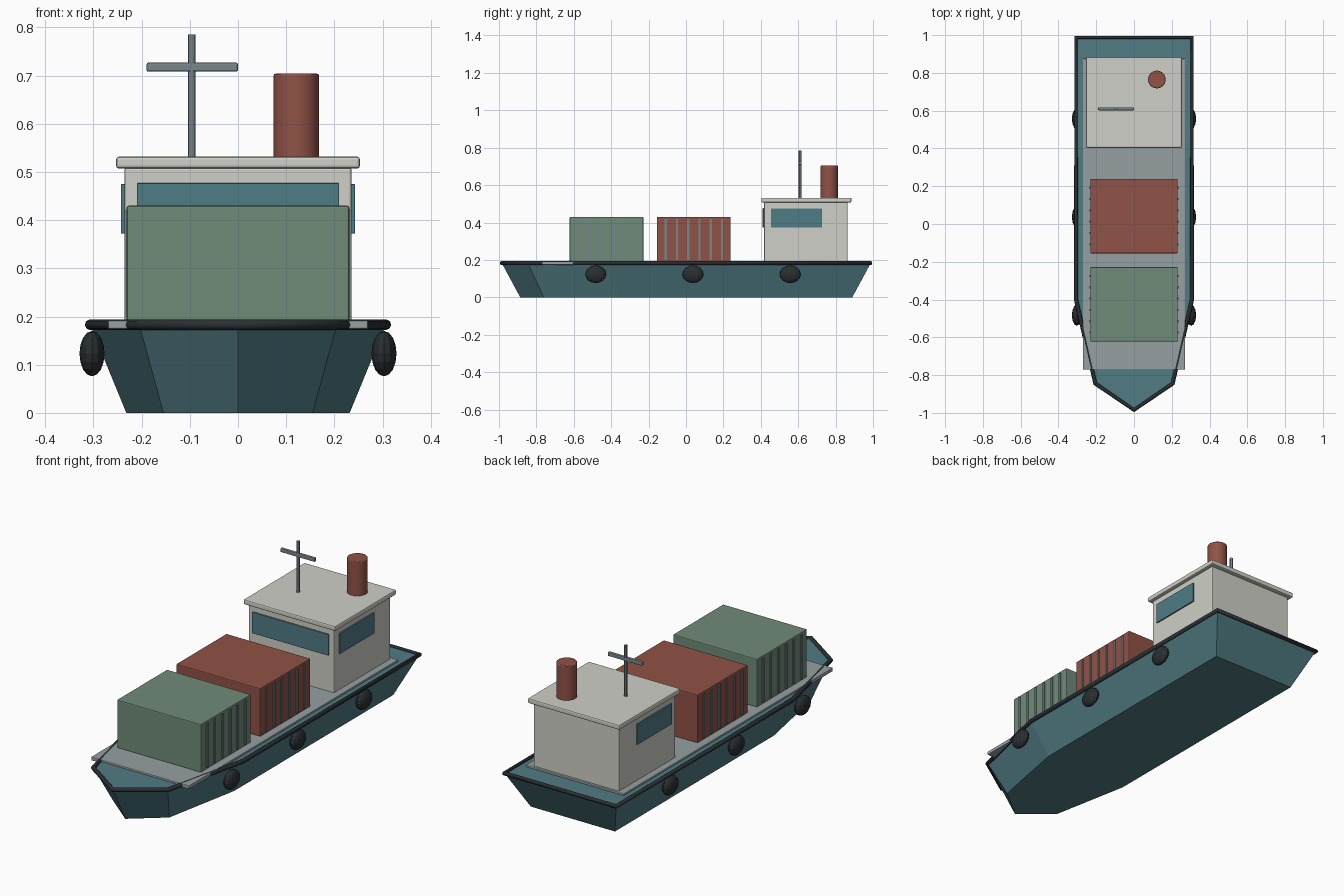
import bpy, bmesh
from mathutils import Matrix, Vector

cube = bpy.data.objects.get("Cube")
if cube:
    bpy.data.objects.remove(cube, do_unlink=True)


def material(name, rgb):
    m = bpy.data.materials.new(name)
    m.use_nodes = True
    m.diffuse_color = (*rgb, 1)
    m.node_tree.nodes["Principled BSDF"].inputs["Base Color"].default_value = (*rgb, 1)
    return m


TEAL = material("teal hull paint", (0.08, 0.2, 0.23))
GLASS = material("window blue", (0.08, 0.2, 0.235))
DECK = material("deck grey", (0.31, 0.35, 0.36))
CREAM = material("cabin off white", (0.62, 0.63, 0.57))
GREEN = material("container green", (0.16, 0.26, 0.19))
RED = material("container red", (0.28, 0.085, 0.062))
STEEL = material("steel grey", (0.19, 0.24, 0.26))
RUBBER = material("black rubber", (0.022, 0.028, 0.032))


def finish(name, bm, mat, bevel=0.0, smooth=False):
    mesh = bpy.data.meshes.new(name)
    bmesh.ops.recalc_face_normals(bm, faces=bm.faces[:])
    bm.to_mesh(mesh)
    bm.free()
    mesh.materials.append(mat)
    ob = bpy.data.objects.new(name, mesh)
    bpy.context.collection.objects.link(ob)
    if bevel:
        mod = ob.modifiers.new("soft edges", "BEVEL")
        mod.width, mod.segments = bevel, 2
    if smooth:
        bpy.ops.object.select_all(action="DESELECT")
        ob.select_set(True)
        bpy.context.view_layer.objects.active = ob
        bpy.ops.object.shade_smooth_by_angle()
    return ob


def box(name, x, y, z, mat, bevel=0.0):
    """Box from (low, high) pairs on each axis."""
    lo, hi = (Vector(p) for p in zip(x, y, z))
    bm = bmesh.new()
    bmesh.ops.create_cube(bm, size=1, matrix=Matrix.Translation((lo + hi) / 2)
                          @ Matrix.Diagonal((*(hi - lo), 1)))
    return finish(name, bm, mat, bevel)


def cylinder(name, x, y, z, radius, sides, mat, bevel=0.0):
    bm = bmesh.new()
    bmesh.ops.create_cone(bm, cap_ends=True, segments=sides, radius1=radius, radius2=radius,
                          depth=z[1] - z[0], matrix=Matrix.Translation((x, y, sum(z) / 2)))
    return finish(name, bm, mat, bevel, smooth=True)


# Hull: pointed outline, drawn in towards the keel
half = [(0.205, -0.845), (0.307, -0.4), (0.307, 0.988)]
outline = [(0, -0.985)] + half + [(-x, y) for x, y in reversed(half)]
TOP = 0.183
bm = bmesh.new()
upper = [bm.verts.new((x, y, TOP)) for x, y in outline]
lower = [bm.verts.new((x * 0.755, y * 0.9, 0)) for x, y in outline]
bm.faces.new(upper)
bm.faces.new(lower)
for i in range(len(outline)):
    j = (i + 1) % len(outline)
    bm.faces.new((lower[i], lower[j], upper[j], upper[i]))
finish("hull", bm, TEAL)

# Rubbing rail around the top edge of the hull
curve = bpy.data.curves.new("rubbing_rail", "CURVE")
curve.dimensions = "3D"
curve.bevel_depth = 0.011
curve.bevel_resolution = 2
spline = curve.splines.new("POLY")
spline.points.add(len(outline) - 1)
for point, (x, y) in zip(spline.points, outline):
    point.co = (x, y, TOP, 1)
spline.use_cyclic_u = True
curve.materials.append(RUBBER)
bpy.context.collection.objects.link(bpy.data.objects.new("rubbing_rail", curve))

# Cargo deck plate
box("deck_plate", (-0.27, 0.27), (-0.77, 0.875), (0.174, 0.192), DECK, 0.003)

# Containers with upright ribs on both sides
for name, mid, mat in (("front_container", -0.425, GREEN), ("rear_container", 0.042, RED)):
    box(name, (-0.231, 0.231), (mid - 0.197, mid + 0.197), (0.19, 0.43), mat, 0.004)
    for side, label in ((1, "left"), (-1, "right")):
        for i in range(6):
            y = mid + (i - 2.5) * 0.06
            box(f"{name}_{label}_rib_{i + 1}", sorted((side * 0.229, side * 0.236)),
                (y - 0.006, y + 0.006), (0.2, 0.42), STEEL)

# Wheelhouse with overhanging roof
box("wheelhouse", (-0.236, 0.236), (0.418, 0.864), (0.185, 0.51), CREAM, 0.006)
box("wheelhouse_roof", (-0.253, 0.253), (0.403, 0.884), (0.507, 0.532), CREAM, 0.006)

# Windows as thin plates
box("front_window", (-0.21, 0.21), (0.41, 0.419), (0.372, 0.477), GLASS, 0.002)
for side, label in ((1, "left"), (-1, "right")):
    box(label + "_window", sorted((side * 0.235, side * 0.243)), (0.455, 0.727),
        (0.372, 0.475), GLASS, 0.002)

# Funnel, mast and crossbar
cylinder("funnel", 0.121, 0.765, (0.525, 0.704), 0.047, 24, RED, 0.004)
cylinder("mast", -0.096, 0.61, (0.525, 0.785), 0.008, 12, STEEL)
box("mast_crossbar", (-0.19, 0), (0.602, 0.618), (0.708, 0.727), STEEL, 0.004)

# Rubber fenders along both sides
for side, label in ((1, "left"), (-1, "right")):
    for i in range(3):
        bm = bmesh.new()
        place = Matrix.Translation((side * 0.303, -0.483 + i * 0.52, 0.123))
        bmesh.ops.create_uvsphere(bm, u_segments=12, v_segments=8, radius=1,
                                  matrix=place @ Matrix.Diagonal((0.026, 0.056, 0.047, 1)))
        finish(f"{label}_fender_{i + 1}", bm, RUBBER)
